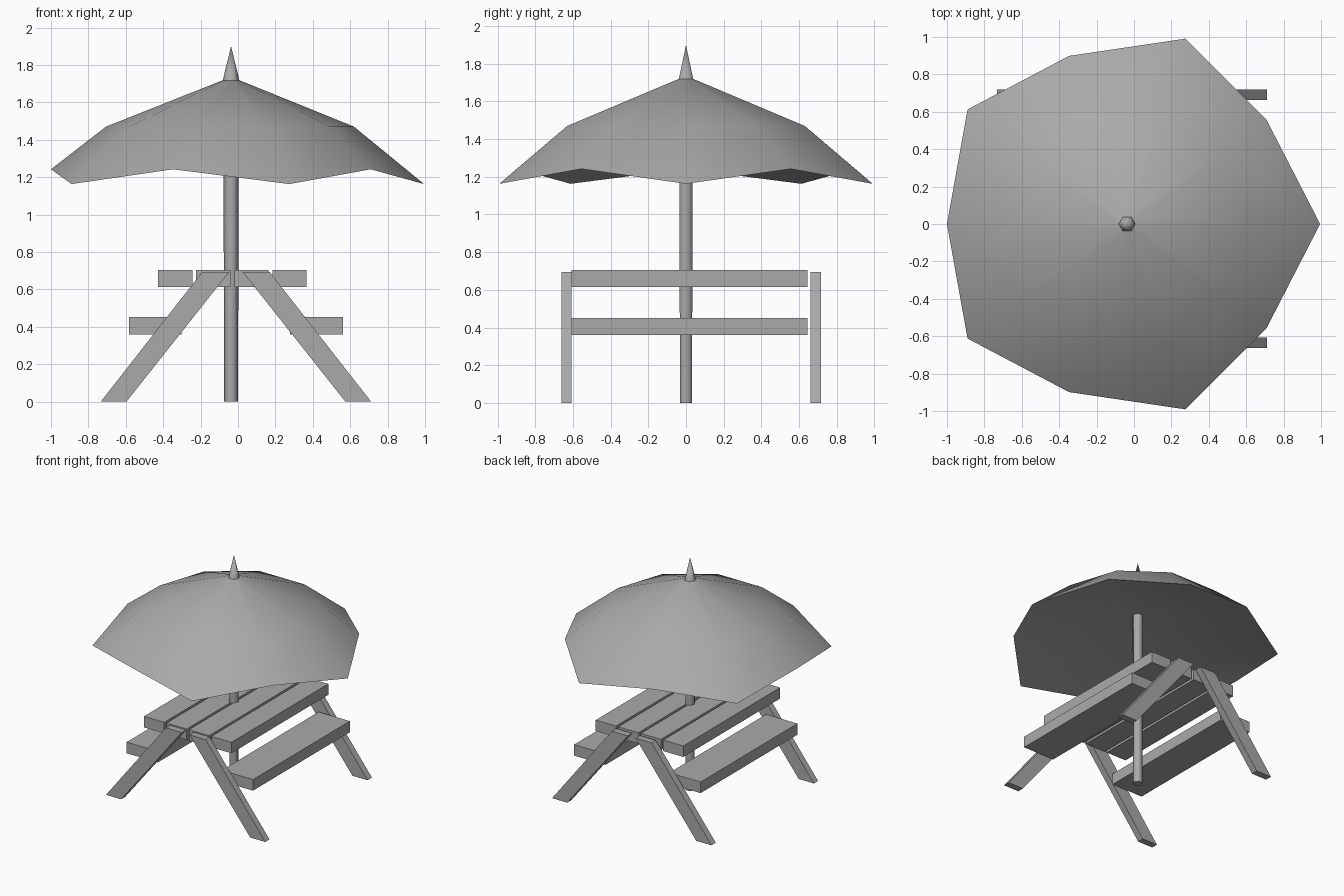
import bpy, bmesh, math
from mathutils import Matrix

cube = bpy.data.objects.get("Cube")
if cube:
    bpy.data.objects.remove(cube, do_unlink=True)

grey = bpy.data.materials.new("plain_grey")
grey.diffuse_color = (0.4, 0.4, 0.4, 1)
grey.use_nodes = True
shader = grey.node_tree.nodes["Principled BSDF"]
shader.inputs["Base Color"].default_value = grey.diffuse_color
shader.inputs["Roughness"].default_value = 0.8

POLE_X = -0.037     # axis of the pole and tip
LEG_X = -0.011      # mirror plane of the legs and benches
FRONT, BACK = -0.608, 0.645


def finish(name, bm, smooth_angle=None):
    bmesh.ops.recalc_face_normals(bm, faces=bm.faces)
    mesh = bpy.data.meshes.new(name)
    bm.to_mesh(mesh)
    bm.free()
    mesh.materials.append(grey)
    obj = bpy.data.objects.new(name, mesh)
    bpy.context.collection.objects.link(obj)
    if smooth_angle:
        bpy.ops.object.select_all(action='DESELECT')
        obj.select_set(True)
        bpy.context.view_layer.objects.active = obj
        bpy.ops.object.shade_smooth_by_angle(angle=math.radians(smooth_angle))


def prism(name, outline, y0, y1):
    """Extrude an (x, z) outline along y."""
    bm = bmesh.new()
    face = bm.faces.new([bm.verts.new((x, y0, z)) for x, z in outline])
    moved = bmesh.ops.extrude_face_region(bm, geom=[face])["geom"]
    verts = [v for v in moved if isinstance(v, bmesh.types.BMVert)]
    bmesh.ops.translate(bm, verts=verts, vec=(0, y1 - y0, 0))
    finish(name, bm)


def board(name, x0, x1, z0, z1):
    prism(name, [(x0, z0), (x1, z0), (x1, z1), (x0, z1)], FRONT, BACK)


def hex_cone(name, r0, r1, z0, z1):
    """Six-sided post or spike with two corners along x."""
    bm = bmesh.new()
    place = (Matrix.Translation((POLE_X, 0, (z0 + z1) / 2))
             @ Matrix.Rotation(math.pi / 6, 4, 'Z'))
    bmesh.ops.create_cone(bm, cap_ends=True, segments=6, radius1=r0,
                          radius2=r1, depth=z1 - z0, matrix=place)
    finish(name, bm, 65)


# Table top: four planks
for i in range(4):
    left = -0.427 + i * 0.2035
    board(f"table_plank_{i + 1}", left, left + 0.183, 0.614, 0.704)

# Benches and splayed legs, mirrored side to side
for side, s in (("right", -1), ("left", 1)):
    board(f"{side}_bench", LEG_X + s * 0.29, LEG_X + s * 0.573, 0.36, 0.451)
    outline = [(LEG_X + s * x, z) for x, z in
               ((0.585, 0), (0.7225, 0), (0.18, 0.694), (0.035, 0.694))]
    prism(f"front_{side}_leg", outline, -0.662, FRONT)
    prism(f"back_{side}_leg", outline, 0.662, 0.718)

# Pole and pointed tip
hex_cone("pole", 0.037, 0.041, 0, 1.46)
hex_cone("canopy_tip", 0.045, 0, 1.715, 1.9)

# Canopy: ten-sided closed shell; the rim alternates low points and raised scallops.
# Each ring gives centre x, radius and height for its even and odd corners.
bm = bmesh.new()
rings = []
for even, odd in (((-0.047, 1.042, 1.163), (-0.055, 0.945, 1.242)),
                  ((-0.043, 0.663, 1.47), (-0.043, 0.663, 1.47)),
                  ((POLE_X, 0.045, 1.718), (POLE_X, 0.045, 1.718))):
    ring = []
    for k in range(10):
        cx, r, z = odd if k % 2 else even
        a = k * math.pi / 5
        ring.append(bm.verts.new((cx + r * math.cos(a), r * math.sin(a), z)))
    rings.append(ring)
rim, shoulder, crown = rings
hub = bm.verts.new((POLE_X, 0, 1.455))
for k in range(10):
    n = (k + 1) % 10
    bm.faces.new((rim[k], rim[n], shoulder[n], shoulder[k]))
    bm.faces.new((shoulder[k], shoulder[n], crown[n], crown[k]))
    bm.faces.new((rim[n], rim[k], hub))
bm.faces.new(crown)
finish("canopy", bm, 60)
